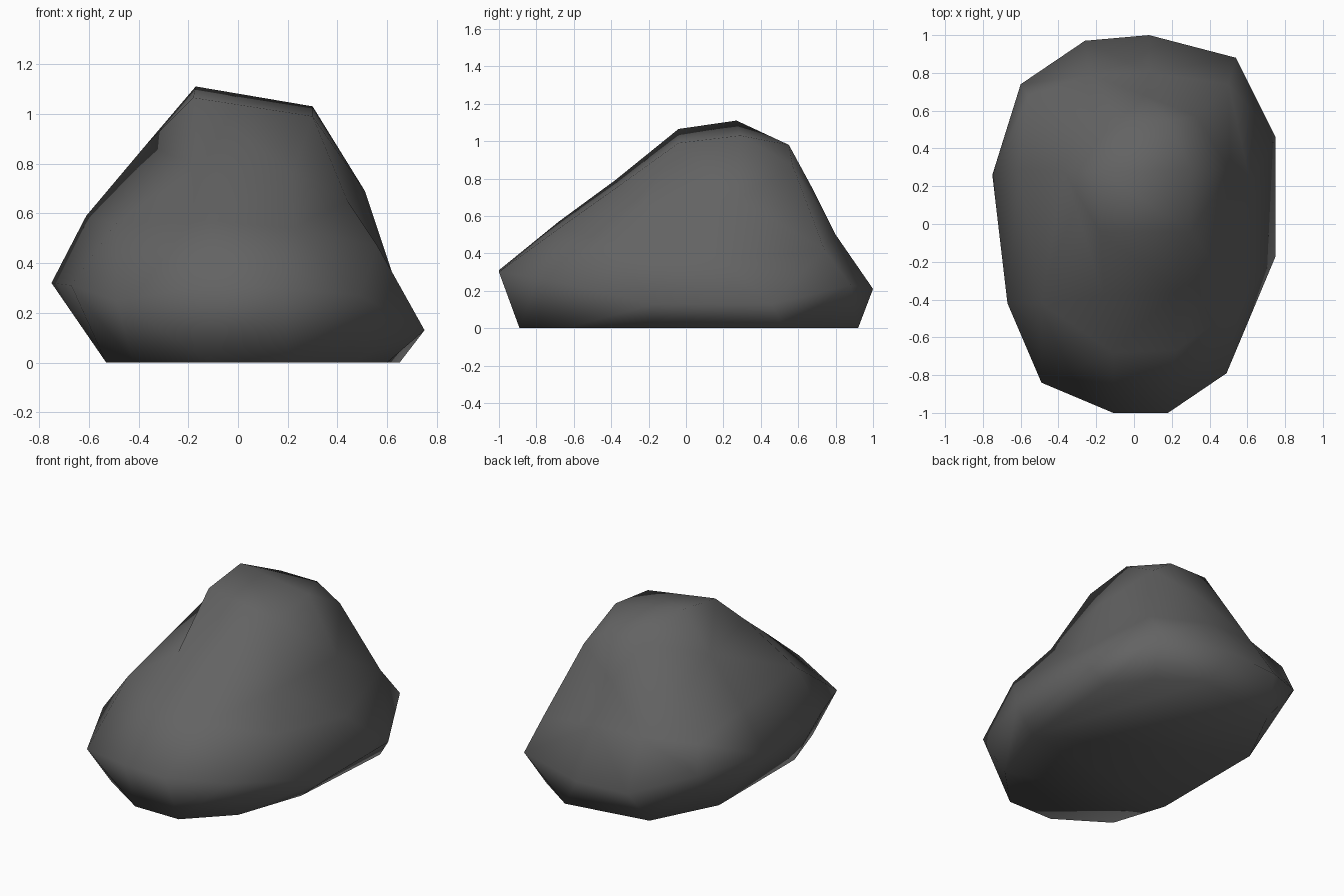
import bpy, bmesh
from mathutils import Vector

if "Cube" in bpy.data.objects:
    bpy.data.objects.remove(bpy.data.objects["Cube"])

# Outline of the flat underside (x, y)
base = [(.65, .52), (.60, -.21), (.45, -.64), (.20, -.89), (-.11, -.89), (-.42, -.69),
        (-.53, -.35), (-.53, .42), (-.32, .83), (.22, .92), (.47, .75)]
# Widest belt of the boulder
belt = [(.18, -1, .30), (.49, -.79, .27), (.75, -.17, .13), (.75, .46, .13), (.54, .88, .23),
        (.08, 1, .21), (-.26, .97, .21), (-.60, .74, .33), (-.75, .26, .32),
        (-.67, -.42, .31), (-.49, -.84, .25), (-.11, -1, .31)]
# Shoulder corners
shoulder = [(.22, -.67, .54), (-.11, -.68, .57), (-.49, -.42, .56), (-.61, .29, .59),
            (-.56, .68, .50), (-.23, .79, .50), (.08, .80, .50), (.50, .74, .42),
            (.62, .20, .36), (.56, -.43, .47), (.44, -.23, .65), (.51, .28, .69)]
# Upper slopes
slopes = [(-.16, -.38, .79), (.22, -.36, .76), (-.37, .28, .875), (.33, .57, .87), (.06, .68, .74)]
# Crown
crown = [(-.17, .27, 1.11), (.30, .29, 1.03), (.30, -.04, .99), (-.18, -.04, 1.065),
         (-.08, .55, .98), (.18, .55, .98)]

# Skin the corners: triangulate them on a surrounding ellipsoid, then move them to their places
corners = [Vector((x, y, 0)) for x, y in base] + [Vector(p) for p in belt + shoulder + slopes + crown]
centre = Vector((0, 0, .4))
size = Vector((.75, 1, .7))
bm = bmesh.new()
place = {}
for p in corners:
    d = p - centre
    unit = Vector((d.x / size.x, d.y / size.y, d.z / size.z)).normalized()
    place[bm.verts.new(unit)] = p
bmesh.ops.convex_hull(bm, input=bm.verts[:])
for v, p in place.items():
    v.co = p
bmesh.ops.recalc_face_normals(bm, faces=bm.faces[:])
for f in bm.faces:
    f.smooth = True

mesh = bpy.data.meshes.new("boulder")
bm.to_mesh(mesh)
bm.free()

# Dark grey stone
stone = bpy.data.materials.new("dark grey stone")
stone.diffuse_color = (.125, .125, .125, 1)
stone.use_nodes = True
stone.node_tree.nodes["Principled BSDF"].inputs["Base Color"].default_value = stone.diffuse_color
mesh.materials.append(stone)

boulder = bpy.data.objects.new("boulder", mesh)
bpy.context.collection.objects.link(boulder)
